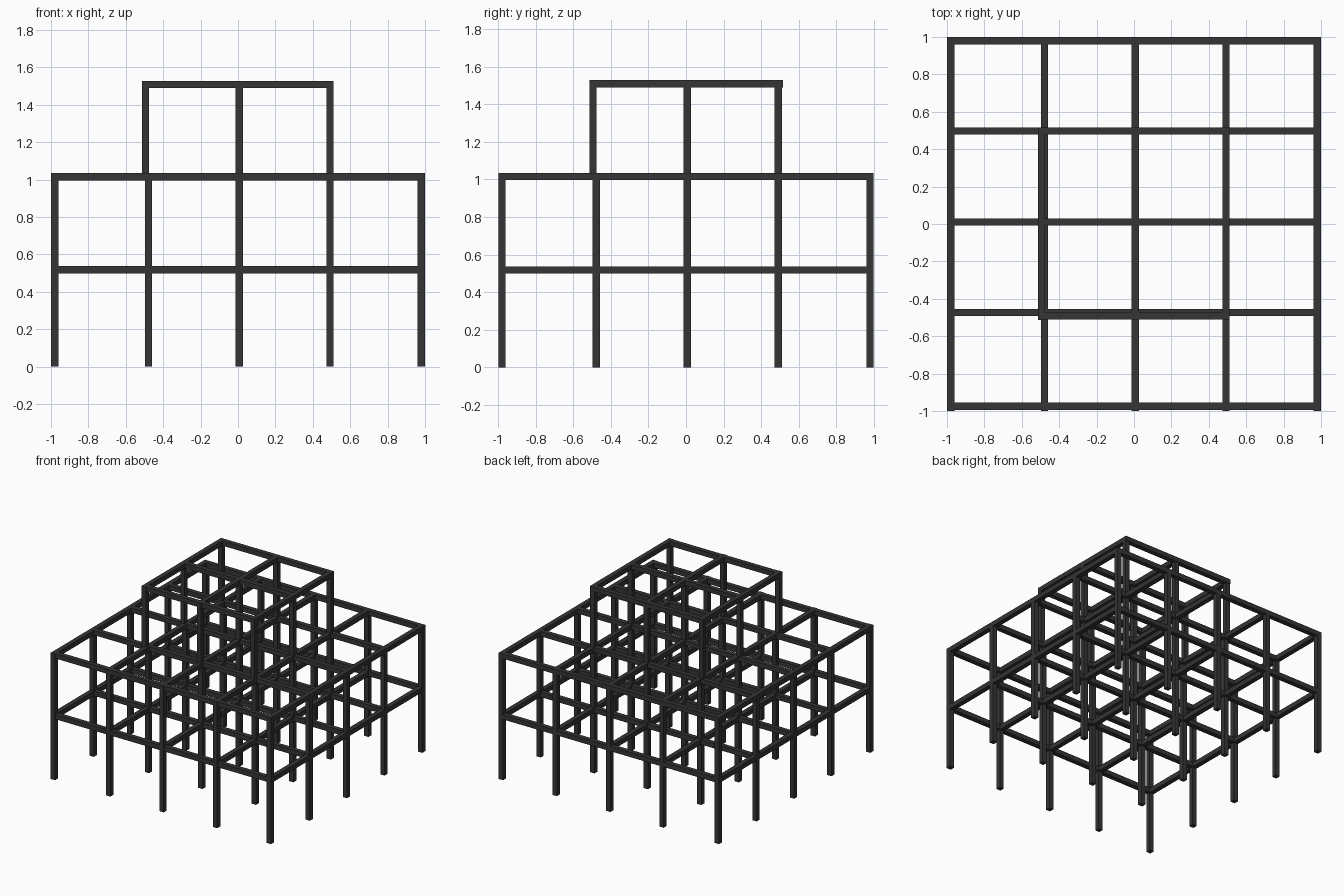
import bpy, bmesh
from mathutils import Matrix, Vector

if "Cube" in bpy.data.objects:
    bpy.data.objects.remove(bpy.data.objects["Cube"])

T = 0.039                                   # bar thickness
H = T / 2
WIDE = [-0.98, -0.478, 0.006, 0.492, 0.98]  # lower frame grid lines
SMALL = [-0.495, 0.006, 0.492]              # top frame grid lines
Z1, Z2, Z3 = 0.518, 1.016, 1.509            # beam centre heights
SHIFT = 0.005                               # x beams sit slightly behind the posts

mat = bpy.data.materials.new("dark_metal")
mat.diffuse_color = (0.035, 0.035, 0.035, 1)
mat.use_nodes = True
mat.node_tree.nodes["Principled BSDF"].inputs["Base Color"].default_value = mat.diffuse_color


def make_bars(name, bars):
    """One object made of square bars, each given by min and max corners."""
    bm = bmesh.new()
    for lo, hi in bars:
        lo, hi = Vector(lo), Vector(hi)
        m = Matrix.Translation((lo + hi) / 2) @ Matrix.Diagonal((*(hi - lo), 1))
        bmesh.ops.create_cube(bm, size=1, matrix=m)
    me = bpy.data.meshes.new(name)
    bm.to_mesh(me)
    bm.free()
    me.materials.append(mat)
    bpy.context.collection.objects.link(bpy.data.objects.new(name, me))


def posts(name, grid, z0, z1):
    make_bars(name, [((x - H, y - H, z0), (x + H, y + H, z1))
                     for x in grid for y in grid])


def beams(name, grid, z):
    a, b = grid[0] - H, grid[-1] + H
    make_bars(name + "_cross_beams",
              [((a, y - H + (SHIFT if y < 0.9 else 0), z - H),
                (b, y + H + (SHIFT if y < 0.9 else 0), z + H)) for y in grid])
    make_bars(name + "_depth_beams",
              [((x - H, a, z - H), (x + H, b, z + H)) for x in grid])


# Lower two storeys
posts("lower_posts", WIDE, 0, Z2 + H)
beams("first_level", WIDE, Z1)
beams("second_level", WIDE, Z2)

# Smaller top storey
posts("upper_posts", SMALL, Z2 - H, Z3 + H)
beams("top_level", SMALL, Z3)
